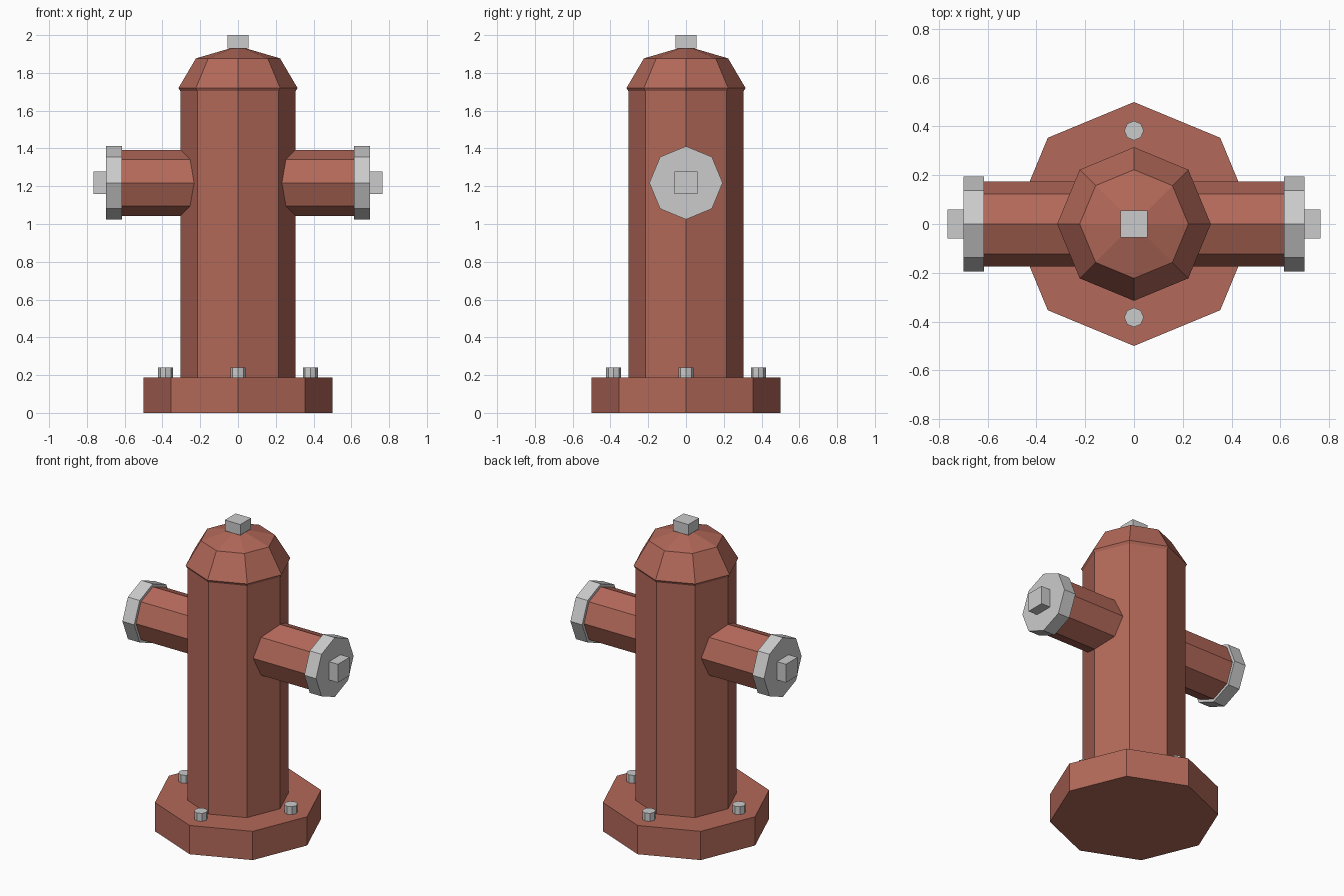
import bpy
from math import pi

if "Cube" in bpy.data.objects:
    bpy.data.objects.remove(bpy.data.objects["Cube"])

red = bpy.data.materials.new("red_paint")
red.diffuse_color = (0.45, 0.14, 0.10, 1)
red.use_nodes = True
red.node_tree.nodes["Principled BSDF"].inputs["Base Color"].default_value = red.diffuse_color


def finish(name, mat):
    ob = bpy.context.object
    ob.name = name
    if mat:
        ob.data.materials.append(mat)
    return ob


def octagon(name, r, start, end, mat=None, x=0, y=0):
    """Upright eight-sided prism with corners on the axes."""
    bpy.ops.mesh.primitive_cylinder_add(vertices=8, radius=r, depth=end - start,
                                        location=(x, y, (start + end) / 2))
    return finish(name, mat)


def side_octagon(name, r, start, end, side, mat=None):
    """Eight-sided prism lying along x at outlet height."""
    bpy.ops.mesh.primitive_cylinder_add(vertices=8, radius=r, depth=end - start,
                                        location=(side * (start + end) / 2, 0, OUTLET_Z),
                                        rotation=(0, pi / 2, 0))
    return finish(name, mat)


def box(name, loc, size):
    bpy.ops.mesh.primitive_cube_add(size=1, location=loc)
    ob = finish(name, None)
    ob.scale = size
    return ob


OUTLET_Z = 1.218

# Base flange and barrel
octagon("base_flange", 0.5, 0, 0.188, red)
octagon("barrel", 0.305, 0.15, 1.715, red)

# Faceted dome and its operating nut
bpy.ops.mesh.primitive_uv_sphere_add(segments=8, ring_count=4, radius=0.315,
                                     location=(0, 0, 1.72))
finish("dome", red).scale.z = 0.222 / 0.315
box("top_nut", (0, 0, 1.965), (0.112, 0.112, 0.07))

# Side outlets with caps and nuts
for label, s in (("left", -1), ("right", 1)):
    side_octagon(label + "_outlet", 0.175, 0.1, 0.64, s, red)
    side_octagon(label + "_outlet_cap", 0.194, 0.615, 0.70, s)
    box(label + "_cap_nut", (s * 0.7275, 0, OUTLET_Z), (0.075, 0.12, 0.12))

# Flange bolts
for i, (x, y) in enumerate(((1, 0), (0, 1), (-1, 0), (0, -1))):
    octagon(f"flange_bolt_{i + 1}", 0.04, 0.16, 0.24, None, x * 0.383, y * 0.383)
